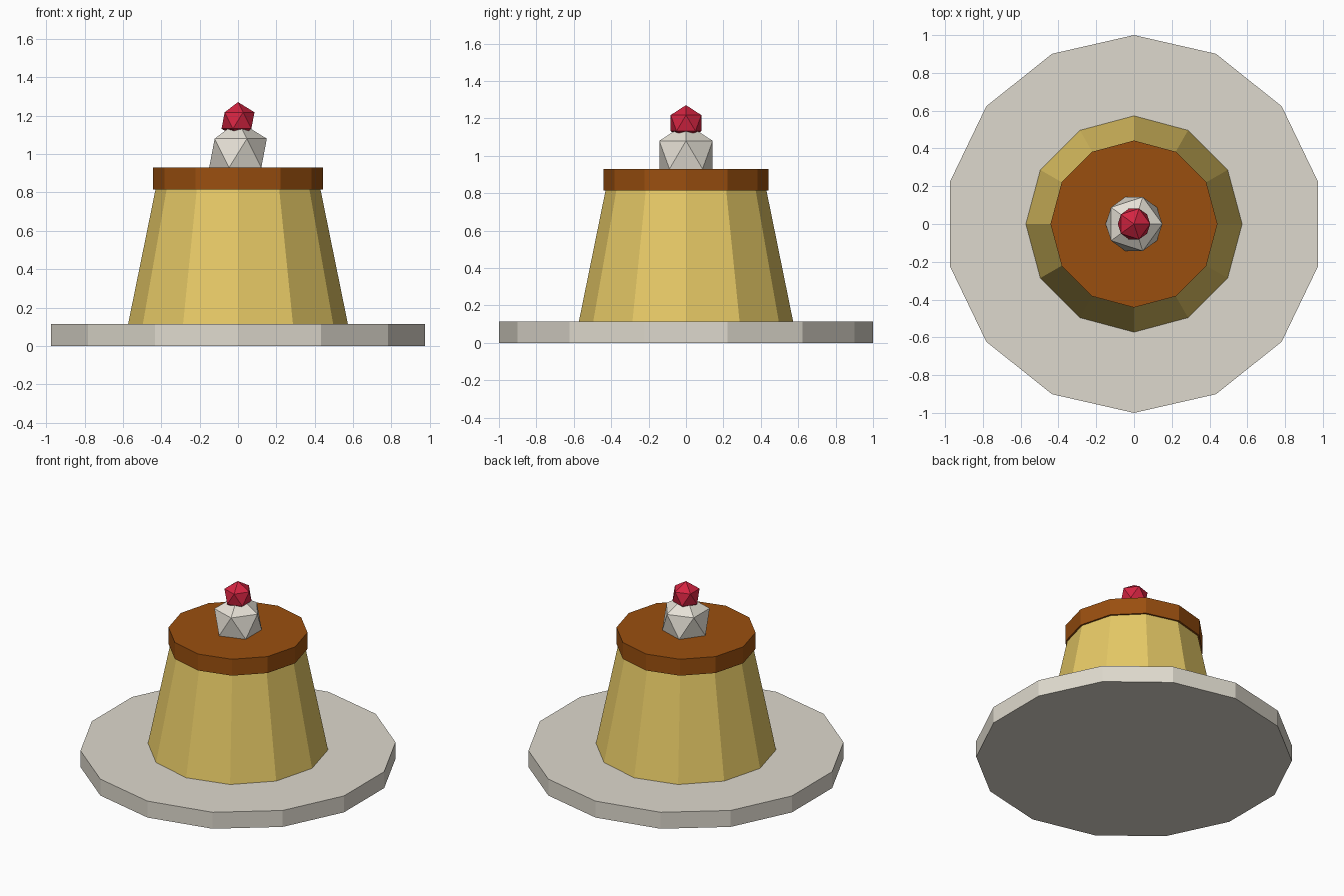
import bpy

if "Cube" in bpy.data.objects:
    bpy.data.objects.remove(bpy.data.objects["Cube"])


def srgb(r, g, b):
    """Turn 0-255 sRGB values into a linear colour."""
    lin = [(c / 255 / 12.92) if c <= 10 else ((c / 255 + 0.055) / 1.055) ** 2.4
           for c in (r, g, b)]
    return (*lin, 1.0)


def material(name, rgb):
    m = bpy.data.materials.new(name)
    m.diffuse_color = srgb(*rgb)
    m.use_nodes = True
    m.node_tree.nodes["Principled BSDF"].inputs["Base Color"].default_value = m.diffuse_color
    return m


def finish(name, mat):
    ob = bpy.context.object
    ob.name = name
    ob.data.materials.append(mat)
    return ob


def drum(name, sides, r_bottom, r_top, z0, z1, mat):
    """Flat-sided drum or tapered drum standing between two heights."""
    bpy.ops.mesh.primitive_cone_add(vertices=sides, radius1=r_bottom, radius2=r_top,
                                    depth=z1 - z0, location=(0, 0, (z0 + z1) / 2))
    return finish(name, mat)


def ball(name, radius, z, mat):
    """Twenty-sided low-poly ball."""
    bpy.ops.mesh.primitive_ico_sphere_add(subdivisions=1, radius=radius, location=(0, 0, z))
    return finish(name, mat)


china = material("china_grey_white", (222, 217, 205))
custard = material("custard_yellow", (230, 201, 102))
caramel = material("caramel_brown", (154, 79, 15))
cream = material("cream_white", (230, 225, 214))
red = material("cherry_red", (212, 36, 65))

# Plate
drum("plate", 14, 1.0, 1.0, 0.0, 0.115, china)
# Pudding body, tapering up into the caramel
drum("pudding", 12, 0.573, 0.425, 0.113, 0.84, custard)
# Caramel layer, slightly overhanging the body
drum("caramel_top", 12, 0.442, 0.442, 0.815, 0.93, caramel)
# Cream dollop and cherry
ball("cream_dollop", 0.168, 1.005, cream)
ball("cherry", 0.096, 1.175, red)
